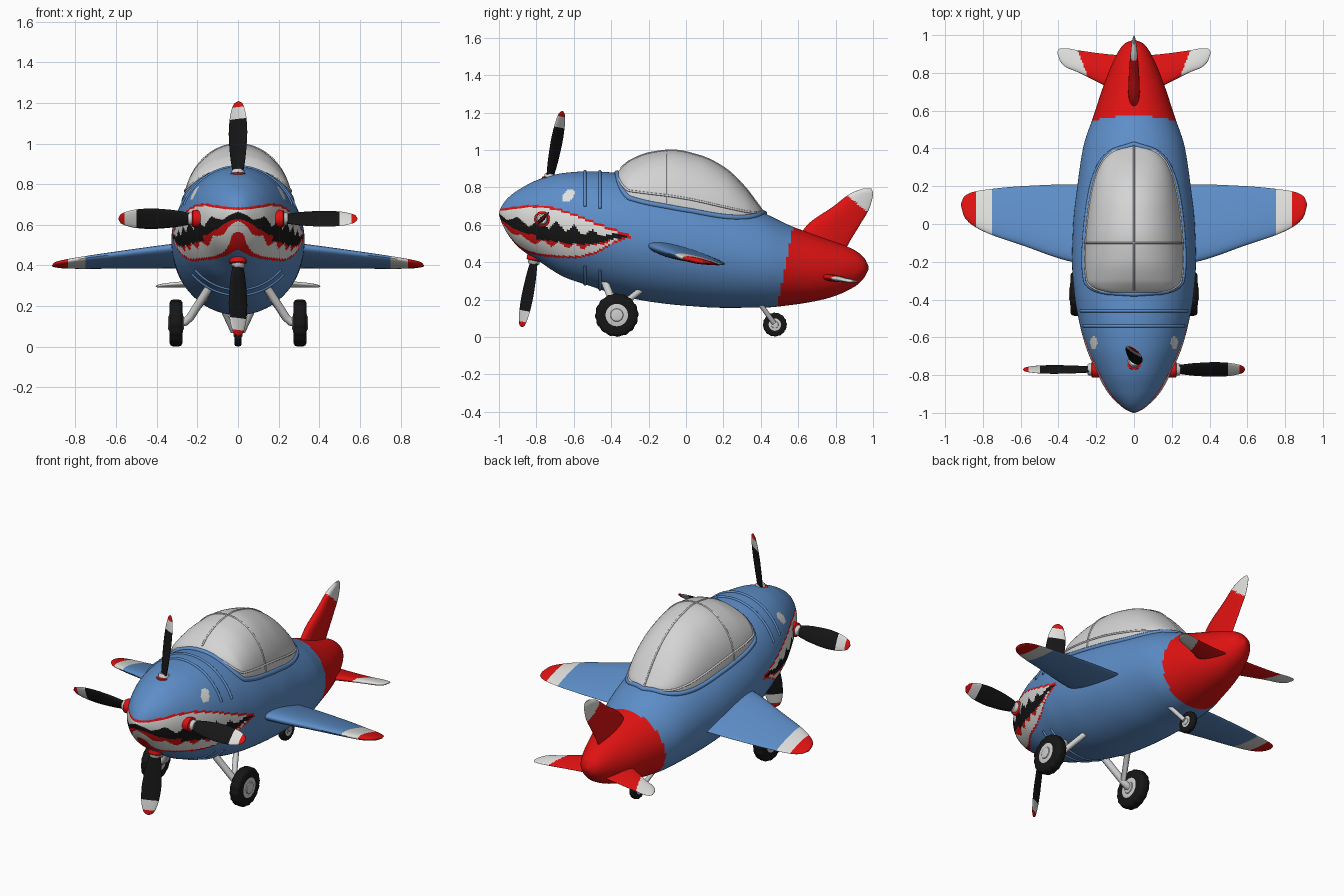
import bpy, bmesh
from math import sin, cos, pi, radians, atan2, sqrt
from mathutils import Vector, Matrix

if "Cube" in bpy.data.objects:
    bpy.data.objects.remove(bpy.data.objects["Cube"], do_unlink=True)


def material(name, r, g, b):
    m = bpy.data.materials.new(name)
    m.use_nodes = True
    m.diffuse_color = (r, g, b, 1)
    m.node_tree.nodes["Principled BSDF"].inputs["Base Color"].default_value = (r, g, b, 1)
    return m


blue = material("sky blue paint", .11, .27, .58)
red = material("red paint", .75, .006, .006)
white = material("white paint", .74, .74, .72)
black = material("black rubber", .008, .008, .008)
glass = material("pale grey canopy", .66, .66, .66)
metal = material("light grey metal", .62, .62, .62)


def smooth(table, t):
    """Smooth interpolation of table rows by their first column, without overshoot."""
    t = min(max(t, table[0][0]), table[-1][0])
    i = next(k for k in range(len(table) - 1) if t <= table[k + 1][0])

    def slope(k, c):
        return (table[k + 1][c] - table[k][c]) / (table[k + 1][0] - table[k][0])

    def tangent(k, c):
        if k == 0 or k == len(table) - 1:
            return slope(min(k, len(table) - 2), c)
        a, b = slope(k - 1, c), slope(k, c)
        return 2 * a * b / (a + b) if a * b > 0 else 0

    p, q = table[i], table[i + 1]
    d = q[0] - p[0]
    u = (t - p[0]) / d
    h = u * u * (3 - 2 * u)
    return [p[c] + (q[c] - p[c]) * h + d * (u * (1 - u) ** 2 * tangent(i, c)
            - u * u * (1 - u) * tangent(i + 1, c)) for c in range(1, len(p))]


def finish(obj, angle=45):
    bpy.ops.object.select_all(action='DESELECT')
    obj.select_set(True)
    bpy.context.view_layer.objects.active = obj
    bpy.ops.object.shade_smooth_by_angle(angle=radians(angle))


def loft(name, rings, mats, rule=None, matrix=Matrix()):
    """Skin closed rings, cap the ends and colour faces by a rule on their centres."""
    bm = bmesh.new()
    rows = [[bm.verts.new(p) for p in ring] for ring in rings]
    n = len(rows[0])
    for a, b in zip(rows, rows[1:]):
        for k in range(n):
            bm.faces.new((a[k], a[(k + 1) % n], b[(k + 1) % n], b[k]))
    bm.faces.new(rows[0])
    bm.faces.new(rows[-1])
    bmesh.ops.recalc_face_normals(bm, faces=bm.faces)
    if rule:
        for f in bm.faces:
            f.material_index = rule(f.calc_center_median())
    bm.transform(matrix)
    mesh = bpy.data.meshes.new(name)
    bm.to_mesh(mesh)
    bm.free()
    for m in mats:
        mesh.materials.append(m)
    obj = bpy.data.objects.new(name, mesh)
    bpy.context.collection.objects.link(obj)
    finish(obj)


def lathe(name, profile, mat, matrix, n=40, tread=0):
    """Rings of (offset, radius) around the x axis."""
    rings = [[(x, r * (1 - tread * (k % 4 > 1)) * cos(2 * pi * k / n),
               r * (1 - tread * (k % 4 > 1)) * sin(2 * pi * k / n)) for k in range(n)]
             for x, r in profile]
    loft(name, rings, [mat], None, matrix)


def tube(name, points, radius, mat, cyclic=False):
    curve = bpy.data.curves.new(name, 'CURVE')
    curve.dimensions = '3D'
    curve.bevel_depth, curve.bevel_resolution = radius, 3
    curve.use_fill_caps = True
    spline = curve.splines.new('POLY')
    spline.points.add(len(points) - 1)
    for sp, p in zip(spline.points, points):
        sp.co = (*p, 1)
    spline.use_cyclic_u = cyclic
    curve.materials.append(mat)
    obj = bpy.data.objects.new(name, curve)
    bpy.context.collection.objects.link(obj)
    bpy.ops.object.select_all(action='DESELECT')
    obj.select_set(True)
    bpy.context.view_layer.objects.active = obj
    bpy.ops.object.convert(target='MESH')
    finish(bpy.context.object)


# Fuselage: y, top, bottom, half width
HULL = [(-1, .665, .655, .005), (-.985, .7, .61, .04), (-.95, .745, .545, .085),
        (-.89, .79, .475, .14), (-.78, .845, .4, .2), (-.65, .877, .32, .255),
        (-.52, .886, .275, .29), (-.38, .878, .23, .315), (-.2, .85, .19, .328),
        (0, .8, .167, .322), (.2, .74, .156, .3), (.41, .665, .157, .268),
        (.57, .59, .172, .215), (.75, .525, .205, .155), (.9, .465, .268, .09),
        (.955, .42, .32, .05), (.975, .38, .36, .005)]
# Painted mouth: y, upper edge, lower edge
MOUTH = [(-1, .685, .6), (-.96, .69, .55), (-.89, .7, .475), (-.83, .705, .445),
         (-.75, .7, .43), (-.6, .66, .42), (-.5, .62, .44), (-.38, .575, .5), (-.29, .54, .535)]


def hull_point(y, a):
    top, bottom, w = smooth(HULL, y)
    return Vector((w * cos(a), y, (top + bottom) / 2 + (top - bottom) / 2 * sin(a)))


def hull_paint(p):
    if p.y > .53 + (p.z - .375) * .2:
        return 1
    # Pale eye patch
    dy, dz = p.y + .63, p.z - .755
    if ((dy + dz) / .06) ** 2 + ((dz - dy) / .035) ** 2 < 1:
        return 2
    if p.y > -.29:
        return 0
    up, low = smooth(MOUTH, p.y)
    if not low < p.z < up:
        return 0
    if p.z > up - .012 or p.z < low + .012:
        return 1
    # Jagged teeth counted by bearing around the nose
    bearing = atan2(abs(p.x), -(p.y + .55)) / radians(20)
    zig = abs(bearing % 1 - .5) * 2
    t = (p.z - low) / (up - low)
    if t > .54 + .2 * zig:
        return 2
    gum = .4 if p.y < -.8 else .32
    if t > gum:
        return 3
    return 1 if t > .2 + .13 * zig else 2


stations = [-1 + .75 * (k / 110) ** 1.6 for k in range(110)]
stations += [-.25 + 1.225 * (1 - (1 - k / 90) ** 1.3) for k in range(91)]
loft("fuselage", [[hull_point(y, 2 * pi * k / 160) for k in range(160)] for y in stations],
     [blue, red, white, black], hull_paint)

# Raised cowling bands above and below the mouth
for y in (-.54, -.46):
    for start, end in ((22, 158), (222, 318)):
        arc = [radians(start + (end - start) * k / 40) for k in range(41)]
        tube("cowling_band", [hull_point(y, a) for a in arc], .008, blue)

# Canopy: y, half width, crown height
DOME = [(-.37, .005, .878), (-.36, .15, .89), (-.335, .225, .915), (-.3, .255, .942),
        (-.19, .265, .985), (-.075, .26, .998), (.075, .245, .968), (.21, .22, .9),
        (.315, .18, .8), (.38, .12, .715), (.42, .005, .66)]


def dome_point(y, a, lift=0):
    w, crown = smooth(DOME, y)
    top, bottom, hw = smooth(HULL, y)
    base = (top + bottom) / 2 + (top - bottom) / 2 * sqrt(1 - (w / hw) ** 2)
    return Vector(((w + lift) * cos(a), y, base + (max(crown - base, 0) + lift) * sin(a)))


dome_y = [.025 - .395 * cos(pi * k / 60) for k in range(61)]
loft("canopy", [[dome_point(y, pi * k / 40) for k in range(41)] for y in dome_y], [glass])
for name, a, radius, mat in (("canopy_frame", 0, .014, blue), ("canopy_rim", .2, .006, glass)):
    side = [dome_point(y, a) for y in dome_y]
    tube(name, side + [Vector((-p.x, p.y, p.z)) for p in reversed(side)], radius, mat, True)
tube("canopy_cross_seam", [dome_point(-.1, pi * k / 40) for k in range(41)], .005, glass)
tube("canopy_centre_seam", [dome_point(y, pi / 2) for y in dome_y[6:-3]], .005, glass)


# Wings and tail: span, leading y, trailing y, leading height, trailing height, half thickness
def airfoil(name, table, place, mats, rule, n=32):
    rings = []
    for k in range(49):
        s = table[0][0] + (table[-1][0] - table[0][0]) * (1 - (1 - k / 48) ** 1.5)
        le, te, zl, zt, th = smooth(table, s)
        ring = []
        for j in range(n):
            a = 2 * pi * j / n
            u = (1 - cos(a)) / 2
            ring.append(place(s, le + (te - le) * u, zl + (zt - zl) * u + th * sin(a) * (1.2 - .7 * u)))
        rings.append(ring)
    loft(name, rings, mats, rule)


WING = [(.2, -.22, .21, .5, .39, .046), (.33, -.2, .21, .487, .39, .042),
        (.6, -.11, .2, .455, .388, .03), (.76, -.055, .185, .435, .386, .022),
        (.85, -.01, .17, .42, .388, .018), (.9, .04, .145, .41, .393, .012),
        (.915, .095, .11, .4, .397, .003)]
STABILISER = [(.04, .68, .89, .325, .305, .024), (.15, .73, .9, .322, .3, .02),
              (.3, .805, .92, .31, .295, .014), (.36, .83, .93, .305, .295, .011),
              (.39, .86, .93, .3, .295, .008), (.405, .9, .915, .298, .296, .002)]
FIN = [(.4, .52, .82, 0, 0, .034), (.5, .58, .87, 0, 0, .034), (.6, .65, .93, 0, 0, .032),
       (.7, .79, .985, 0, 0, .024), (.77, .885, 1, 0, 0, .016), (.795, .95, .99, 0, 0, .004)]


def wing_paint(p):
    return 2 if abs(p.x) > .835 else 1 if abs(p.x) > .745 else 0


for side, sign in (("left", 1), ("right", -1)):
    def place(s, y, z):
        return Vector((sign * s, y, z))
    airfoil(side + "_wing", WING, place, [blue, white, red], wing_paint)
    airfoil(side + "_stabiliser", STABILISER, place, [red, white],
            lambda p: int(abs(p.x) > .28 + (p.y - .87) * .4))
airfoil("tail_fin", FIN, lambda s, y, z: Vector((z, y, s)), [red, white],
        lambda p: int(.85 * p.y + p.z > 1.49))

# Propeller: radius, half chord, half thickness
BLADE = [(.19, .016, .014), (.25, .034, .012), (.33, .048, .01), (.43, .055, .008),
         (.5, .05, .007), (.55, .038, .006), (.58, .022, .004), (.588, .004, .002)]
hub = Matrix.Translation((0, -.77, .63)) @ Matrix.Rotation(radians(-10.7), 4, 'X')
pitch = radians(34)
for turn in range(4):
    rings = []
    for k in range(41):
        r = .19 + .398 * k / 40
        chord, thick = smooth(BLADE, r)
        ring = []
        for j in range(20):
            c, t = chord * cos(pi * j / 10), thick * sin(pi * j / 10)
            ring.append((r, c * sin(pitch) + t * cos(pitch), c * cos(pitch) - t * sin(pitch)))
        rings.append(ring)
    spin = hub @ Matrix.Rotation(turn * pi / 2, 4, 'Y')
    loft("propeller_blade", rings, [black, white, red],
         lambda p: 2 if p.x > .555 else 1 if p.x > .5 else 0, spin)
    lathe("blade_collar", [(.17, .042), (.222, .042), (.226, .036)], red, spin)
    lathe("blade_socket", [(.18, .031), (.24, .031), (.247, .024)], metal, spin)


# Wheels
def wheel(name, at, r, w):
    place = Matrix.Translation(at)
    half = [(w, r * .6), (w, r * .86), (w * .8, r * .96), (w * .4, r)]
    lathe(name + "_tyre", [(-x, q) for x, q in half] + [(x, q) for x, q in half[::-1]],
          black, place, 64, .03)
    cap = [(w * 1.25, r * .22), (w * 1.2, r * .28), (w * 1.05, r * .3), (w * 1.02, r * .5), (w * .9, r * .6)]
    lathe(name + "_hub", [(-x, q) for x, q in cap] + [(x, q) for x, q in cap[::-1]], metal, place)


for side, sign in (("left", 1), ("right", -1)):
    wheel(side + "_wheel", (sign * .305, -.37, .117), .116, .032)
    axle = [(sign * .3, -.37, .12), (sign * .26, -.37, .122), (sign * .235, -.375, .145)]
    tube(side + "_front_strut", axle + [(sign * .13, -.44, .31)], .021, metal)
    tube(side + "_rear_strut", axle + [(sign * .15, -.23, .26)], .017, metal)
    tube(side + "_tail_fork", [(sign * .075, .39, .185), (sign * .024, .47, .075)], .013, metal)
wheel("tail_wheel", (0, .475, .066), .064, .017)
